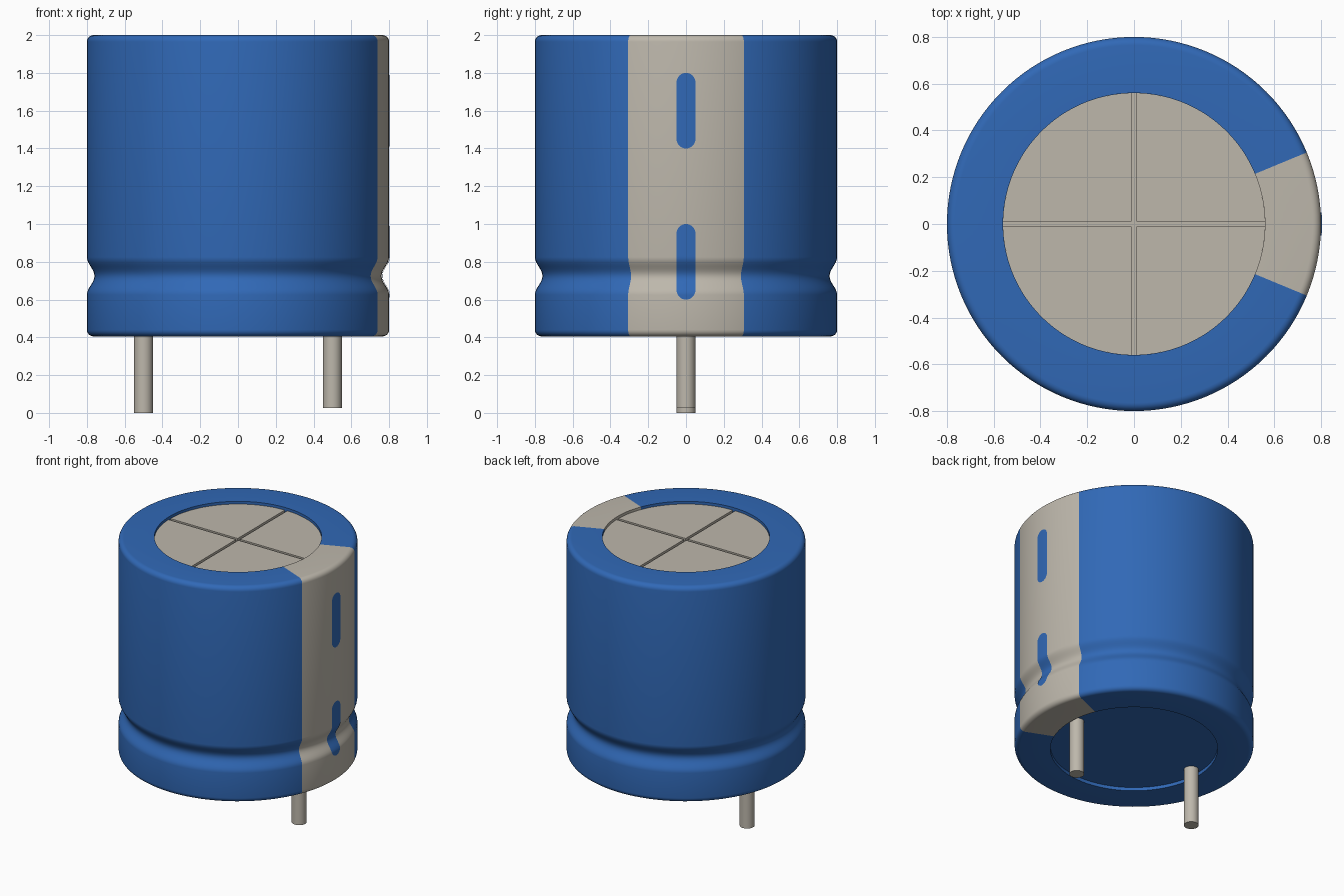
import bpy, bmesh, math
from math import sin, cos, pi

if "Cube" in bpy.data.objects:
    bpy.data.objects.remove(bpy.data.objects["Cube"], do_unlink=True)


def make_material(name, rgb):
    mat = bpy.data.materials.new(name)
    mat.use_nodes = True
    mat.diffuse_color = (*rgb, 1)
    mat.node_tree.nodes["Principled BSDF"].inputs["Base Color"].default_value = (*rgb, 1)
    return mat


BLUE = make_material("blue sleeve", (0.03, 0.14, 0.47))
GREY = make_material("warm grey", (0.51, 0.475, 0.41))

R, INNER, BOTTOM, TOP, ROUND = 0.8, 0.56, 0.405, 2.0, 0.035
SEGMENTS = 128


def finish(name, bm, *mats, fix_normals=True):
    if fix_normals:
        bmesh.ops.recalc_face_normals(bm, faces=bm.faces)
    mesh = bpy.data.meshes.new(name)
    bm.to_mesh(mesh)
    bm.free()
    for mat in mats:
        mesh.materials.append(mat)
    obj = bpy.data.objects.new(name, mesh)
    bpy.context.collection.objects.link(obj)
    bpy.ops.object.select_all(action="DESELECT")
    obj.select_set(True)
    bpy.context.view_layer.objects.active = obj
    bpy.ops.object.shade_smooth_by_angle(angle=math.radians(35))
    return obj


def wall_radius(z):
    """Radius of the can wall, pinched by the crimp groove."""
    t = (z - 0.725) / 0.1
    return R - 0.02 * (1 + cos(pi * t)) if abs(t) < 1 else R


def prism(name, outline, z0, z1, mat):
    bm = bmesh.new()
    face = bm.faces.new([bm.verts.new((x, y, z0)) for x, y in outline])
    top = bmesh.ops.extrude_face_region(bm, geom=[face])["geom"]
    bmesh.ops.translate(bm, vec=(0, 0, z1 - z0),
                        verts=[v for v in top if isinstance(v, bmesh.types.BMVert)])
    return finish(name, bm, mat)


def circle(radius, n, cx=0):
    return [(cx + radius * cos(2 * pi * i / n), radius * sin(2 * pi * i / n)) for i in range(n)]


# Sleeve: one revolved profile with rounded rims, groove and recess walls
arc = [i * pi / 12 for i in range(7)]
rim = R - ROUND
profile = [(INNER, 0.435), (INNER, BOTTOM)]
profile += [(rim + ROUND * sin(a), BOTTOM + ROUND - ROUND * cos(a)) for a in arc]
profile += [(wall_radius(z), z) for z in (0.625 + 0.0125 * i for i in range(17))]
profile += [(rim + ROUND * cos(a), TOP - ROUND + ROUND * sin(a)) for a in arc]
profile += [(INNER, TOP), (INNER, 1.96)]

bm = bmesh.new()
rings = []
for i in range(SEGMENTS):
    a = 2 * pi * i / SEGMENTS
    rings.append([bm.verts.new((r * cos(a), r * sin(a), z)) for r, z in profile])
for i, ring in enumerate(rings):
    after = rings[(i + 1) % SEGMENTS]
    for j in range(len(profile) - 1):
        face = bm.faces.new((ring[j], after[j], after[j + 1], ring[j + 1]))
        # Polarity stripe: the wedge facing +x
        centre = face.calc_center_median()
        face.material_index = int(abs(math.atan2(centre.y, centre.x)) < pi / 8)
finish("sleeve", bm, BLUE, GREY, fix_normals=False)

# Recessed end discs
prism("base_disc", circle(INNER, SEGMENTS), 0.43, 0.45, BLUE)
prism("vent_floor", circle(INNER, SEGMENTS), 1.94, 1.962, GREY)

# Lid in four quarters, leaving the cross-shaped vent grooves between them
GAP = 0.01
start = math.asin(GAP / INNER)
for q in range(4):
    angles = [start + (pi / 2 - 2 * start) * i / 32 for i in range(33)]
    outline = [(GAP, GAP)] + [(INNER * cos(a), INNER * sin(a)) for a in angles]
    c, s = round(cos(q * pi / 2)), round(sin(q * pi / 2))
    outline = [(x * c - y * s, x * s + y * c) for x, y in outline]
    prism(f"lid_quarter_{q + 1}", outline, 1.955, 1.98, GREY)

# Minus marks: thin capsule plates that hug the wall and the groove
ROWS, COLS, HALF, WIDTH = 64, 6, 0.2, 0.05
for name, middle in (("upper_mark", 1.6), ("lower_mark", 0.8)):
    bm = bmesh.new()
    grid = []
    for i in range(ROWS + 1):
        dz = -HALF * cos(pi * i / ROWS)
        end = max(0, abs(dz) - (HALF - WIDTH))
        half_width = math.sqrt(max(0, WIDTH ** 2 - end ** 2))
        r = wall_radius(middle + dz) + 0.004
        ys = [half_width * (2 * j / COLS - 1) for j in range(COLS + 1)]
        grid.append([bm.verts.new((math.sqrt(r * r - y * y), y, middle + dz)) for y in ys])
    for low, high in zip(grid, grid[1:]):
        for j in range(COLS):
            bm.faces.new((low[j], low[j + 1], high[j + 1], high[j]))
    bmesh.ops.remove_doubles(bm, verts=bm.verts, dist=1e-5)
    finish(name, bm, BLUE, fix_normals=False)

# Wire leads, one slightly longer
for name, x, tip in (("long_lead", -0.5, 0.0), ("short_lead", 0.5, 0.025)):
    prism(name, circle(0.05, 32, x), tip, 0.44, GREY)
